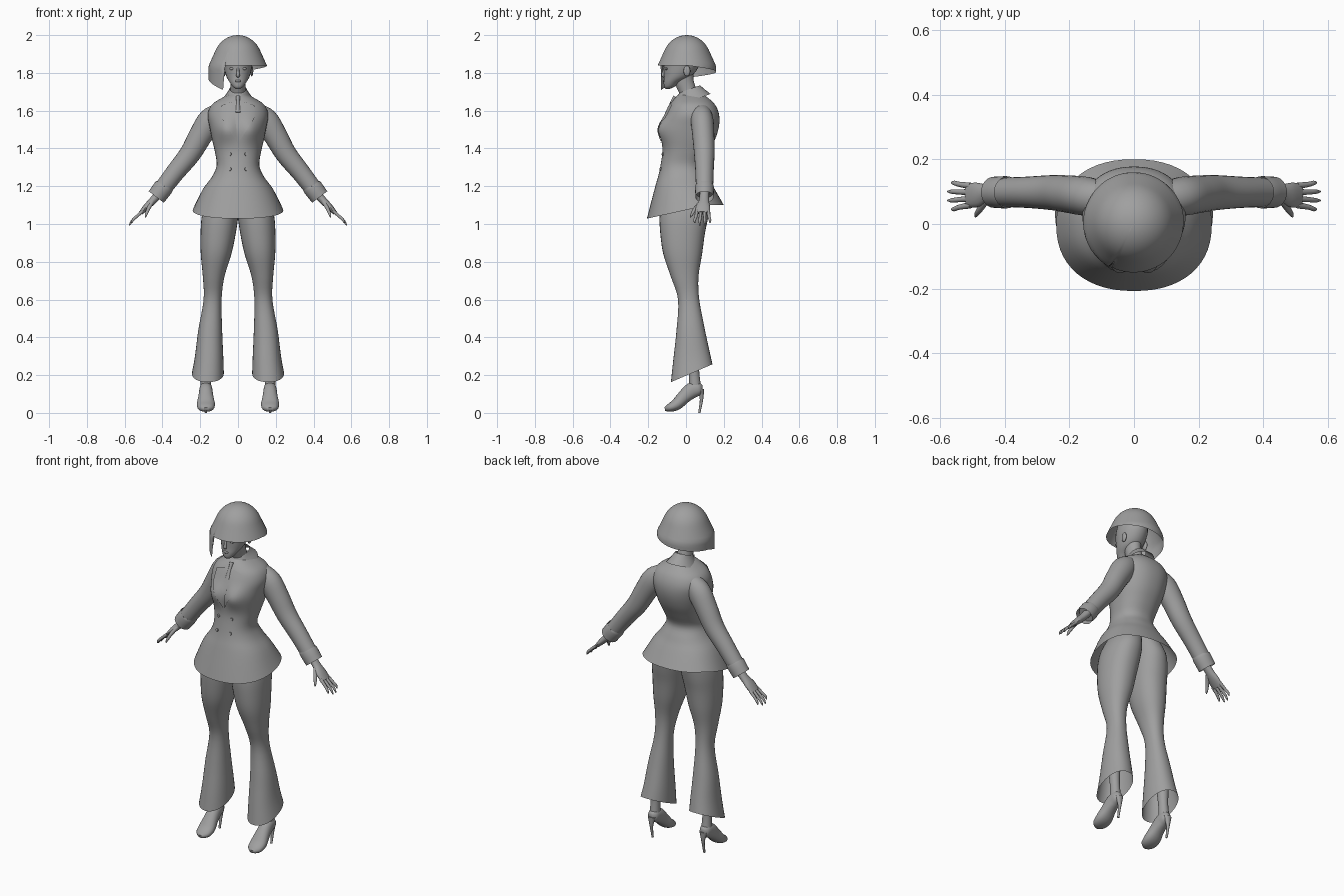
import bpy, bmesh, math
from math import sin, cos, pi, radians
from mathutils import Vector
from mathutils.bvhtree import BVHTree

if "Cube" in bpy.data.objects:
    bpy.data.objects.remove(bpy.data.objects["Cube"], do_unlink=True)

grey = bpy.data.materials.new("plain grey")
grey.use_nodes = True
grey.diffuse_color = (.35, .35, .35, 1)
grey.node_tree.nodes["Principled BSDF"].inputs["Base Color"].default_value = (.35, .35, .35, 1)
X, Y, Z = Vector((1, 0, 0)), Vector((0, 1, 0)), Vector((0, 0, 1))
SIDES = (("left", 1), ("right", -1))


def build(name, verts, faces, weld=0.0):
    """Make one smooth grey object from points and faces."""
    mesh = bpy.data.meshes.new(name)
    mesh.from_pydata([tuple(v) for v in verts], [], faces)
    bm = bmesh.new()
    bm.from_mesh(mesh)
    if weld:
        bmesh.ops.remove_doubles(bm, verts=bm.verts, dist=weld)
    bmesh.ops.recalc_face_normals(bm, faces=bm.faces)
    bm.to_mesh(mesh)
    bm.free()
    mesh.materials.append(grey)
    obj = bpy.data.objects.new(name, mesh)
    bpy.context.scene.collection.objects.link(obj)
    for o in bpy.context.selected_objects:
        o.select_set(False)
    obj.select_set(True)
    bpy.context.view_layer.objects.active = obj
    bpy.ops.object.shade_smooth_by_angle(angle=radians(50))
    return obj


def spline(stations, k=4):
    """Smooth the stations with a Catmull-Rom curve."""
    out, last = [], len(stations) - 1
    for i in range(last):
        a, b, c, d = (stations[min(max(i + j, 0), last)] for j in (-1, 0, 1, 2))
        for s in range(k):
            t = s / k
            out.append([q + t / 2 * (r - p + t * (2 * p - 5 * q + 4 * r - w + t * (3 * (q - r) + w - p)))
                        for p, q, r, w in zip(a, b, c, d)])
    return out + [list(stations[last])]


def loft(name, stations, across, n=24, power=2, flat=False, caps=(True, True), warp=None, k=4):
    """Skin rounded sections given as x, y, z, radius across, radius other way."""
    st = spline(stations, k)
    verts, faces = [], []
    for i, (x, y, z, ru, rv) in enumerate(st):
        t = Z
        if not flat:
            t = (Vector(st[min(i + 1, len(st) - 1)][:3]) - Vector(st[max(i - 1, 0)][:3])).normalized()
        u = (across - t * across.dot(t)).normalized()
        v = t.cross(u)
        for j in range(n):
            a = 2 * pi * j / n
            cu, sv = (math.copysign(abs(f) ** (2 / power), f) for f in (cos(a), sin(a)))
            p = Vector((x, y, z)) + u * cu * ru + v * sv * rv
            verts.append(warp(p) if warp else p)
    for i in range(len(st) - 1):
        for j in range(n):
            m = (j + 1) % n
            faces.append((i * n + j, i * n + m, i * n + n + m, i * n + n + j))
    if caps[0]:
        faces.append(tuple(range(n)))
    if caps[1]:
        faces.append(tuple(range(len(verts) - n, len(verts))))
    return build(name, verts, faces)


def stack(rows, sx=1):
    """Rows of z, inner x, outer x, front y, back y become loft stations."""
    return [(sx * (a + b) / 2, (f + r) / 2, z, (b - a) / 2, (r - f) / 2) for z, a, b, f, r in rows]


def blob(name, at, size):
    """A small ellipsoid."""
    bm = bmesh.new()
    bmesh.ops.create_uvsphere(bm, u_segments=16, v_segments=10, radius=1)
    verts = [Vector(at) + Vector(v.co[i] * size[i] for i in range(3)) for v in bm.verts]
    bm.verts.index_update()
    faces = [[v.index for v in f.verts] for f in bm.faces]
    bm.free()
    return build(name, verts, faces)


# Jacket body, with bust and a hem that rises toward the back
def shape_jacket(p):
    if p.y < 0:
        d2 = (abs(p.x) - .065) ** 2 + (p.z - 1.5) ** 2
        p.y -= .032 * math.exp(-d2 / .0035)
    low = min(max((1.22 - p.z) / .15, 0), 1)
    p.z += low * (min(.22 * (p.y + .2), .07) - .04)
    return p


body = [(1.69, .04, -.035, .085), (1.665, .09, -.06, .12), (1.63, .14, -.085, .155),
        (1.58, .16, -.105, .175), (1.52, .152, -.12, .175), (1.45, .138, -.125, .155),
        (1.38, .122, -.125, .12), (1.31, .113, -.135, .09), (1.25, .138, -.148, .115),
        (1.18, .188, -.17, .15), (1.07, .24, -.207, .2)]
jacket = loft("jacket", stack([(z, -w, w, f, r) for z, w, f, r in body]), X, n=56, power=2.25,
              flat=True, caps=(True, False), warp=shape_jacket)
surface = BVHTree.FromPolygons([v.co for v in jacket.data.vertices],
                               [list(f.vertices) for f in jacket.data.polygons])


def on_jacket(x, z, lift):
    hit, normal = surface.ray_cast(Vector((x, -1, z)), Y)[:2]
    if normal.y > 0:
        normal = -normal
    return hit + normal * lift, normal


def plate(name, corners, res=8):
    """A thin cloth panel laid on the jacket front."""
    a, b, c, d = (Vector(p) for p in corners)
    verts, faces, row = [], [], res + 1
    for i in range(row):
        for j in range(row):
            s, t = i / res, j / res
            q = a.lerp(b, s).lerp(d.lerp(c, s), t)
            verts.append(on_jacket(q.x, q.y, .006)[0])
            if i < res and j < res:
                k = i * row + j
                faces.append((k, k + 1, k + row + 1, k + row))
    return build(name, verts, faces)


# Lapels and buttons
for side, s in SIDES:
    plate(side + "_lapel", [(s * .025, 1.645), (s * .085, 1.625), (s * .085, 1.56), (s * .004, 1.43)])
    for i, z in enumerate((1.37, 1.29)):
        at, normal = on_jacket(s * .042, z, 0)
        loft(f"{side}_button_{i + 1}", [(*at, .009, .009), (*(at + normal * .006), .008, .008)], X, n=12, k=1)


# Collar standing higher at the back of the neck
def tilt_collar(p):
    p.z += .35 * (p.y - .02)
    return p


loft("collar", stack([(1.715, -.045, .045, -.035, .075), (1.69, -.058, .058, -.05, .095),
                      (1.65, -.085, .085, -.07, .13)]), X, flat=True, caps=(False, False), warp=tilt_collar)
loft("necktie", [(0, -.058, 1.675, .012, .01), (0, -.075, 1.645, .009, .008), (0, -.1, 1.59, .014, .007)], X, n=12)

# Neck and head
loft("neck", [(0, .025, 1.64, .05, .05), (0, .01, 1.7, .041, .046), (0, -.01, 1.76, .041, .05),
              (0, -.01, 1.82, .045, .05)], X)
face = [(1.716, .012, -.108, -.085), (1.727, .028, -.116, -.06), (1.75, .044, -.118, -.03),
        (1.78, .061, -.116, .025), (1.82, .072, -.117, .06), (1.87, .078, -.118, .08),
        (1.93, .07, -.09, .07), (1.97, .03, -.04, .03)]
loft("head", stack([(z, -w, w, f, r) for z, w, f, r in face]), X, flat=True)
loft("nose", [(0, -.114, 1.825, .006, .004), (0, -.12, 1.8, .008, .008), (0, -.122, 1.786, .01, .008),
              (0, -.115, 1.779, .006, .004)], X, n=12)
blob("lips", (0, -.114, 1.757), (.017, .009, .007))
for side, s in SIDES:
    blob(side + "_ear", (s * .073, .005, 1.81), (.008, .018, .028))
    blob(side + "_eye", (s * .032, -.103, 1.822), (.014, .009, .007))


# Bobbed hair with one long lock beside the face
def hair_edge(deg):
    if 178 < deg < 241:
        return 1.775 - .065 * (deg - 178) / 62
    if deg >= 241:
        return 1.84
    if deg < 90:
        return 1.84 - .035 * deg / 90
    return 1.805 - .03 * (deg - 90) / 88


def hair_radius(d):
    if d < .074:
        return .13 * math.sqrt(1 - (1 - d / .14) ** 2)
    return min(.115 + .45 * (d - .074), .156)


cols, rows = 90, 18
verts, faces = [], []
for j in range(cols):
    deg = 360 * j / cols
    a, depth = radians(deg), 2 - hair_edge(deg)
    for i in range(rows + 1):
        d = depth * (i / rows) ** 1.6
        r = hair_radius(d)
        verts.append((r * cos(a) - .001, r * sin(a) + .004, 2 - d))
        if i < rows:
            k, m = j * (rows + 1) + i, (j + 1) % cols * (rows + 1) + i
            faces.append((k, k + 1, m + 1, m))
build("hair", verts, faces, weld=.0002)


# Flared trouser legs, hem higher at the back
def slant_hem(p):
    low = min(max((.44 - p.z) / .23, 0), 1)
    p.z += low * .43 * (p.y - .03)
    return p


leg = [(1.22, -.01, .12, -.09, .09), (1.12, -.006, .172, -.13, .125), (1.04, -.001, .192, -.14, .118),
       (.95, .012, .198, -.136, .1), (.84, .035, .197, -.12, .085), (.72, .072, .186, -.08, .066),
       (.6, .087, .182, -.042, .07), (.44, .084, .21, -.05, .1), (.3, .078, .228, -.068, .125),
       (.21, .075, .244, -.08, .14)]
for side, s in SIDES:
    loft(side + "_trouser_leg", stack(leg, s), X, n=32, power=2.2, flat=True, caps=(True, False), warp=slant_hem)

    # Ankle, pump and heel
    f = s * .17
    loft(side + "_ankle", [(f, .035, .34, .036, .036), (f, .042, .22, .026, .028), (f, .05, .12, .03, .032)], X)
    loft(side + "_shoe", [(f, .088, .13, .012, .016), (f, .07, .128, .03, .034), (f, .03, .118, .035, .042),
                          (f, -.01, .085, .04, .036), (f, -.05, .045, .048, .031),
                          (f, -.09, .026, .04, .021), (f, -.112, .02, .014, .009)], X, power=2.2)
    loft(side + "_heel", [(f, .078, .125, .024, .018), (f, .082, .07, .01, .009), (f, .07, 0, .006, .006)], X, n=12)

    # Sleeve and cuff
    loft(side + "_sleeve", [(s * .09, .075, 1.6, .05, .045), (s * .145, .085, 1.55, .06, .066),
                            (s * .2, .092, 1.465, .058, .062), (s * .255, .097, 1.37, .054, .056),
                            (s * .335, .098, 1.27, .048, .05), (s * .415, .098, 1.165, .045, .046)], Y)
    loft(side + "_cuff", [(s * .39, .098, 1.2, .047, .049), (s * .395, .098, 1.193, .05, .052),
                          (s * .433, .098, 1.143, .048, .05)], Y, caps=(True, False), k=2)

    # Hand
    loft(side + "_palm", [(s * .41, .098, 1.17, .025, .022), (s * .45, .096, 1.125, .026, .02),
                          (s * .485, .09, 1.09, .038, .017), (s * .515, .088, 1.058, .036, .011)], Y, n=16)
    for i, finger in enumerate(("index", "middle", "ring", "little")):
        y, tip = .058 + .02 * i, .046 + .027 * i
        short = .012 if i in (0, 3) else 0
        loft(f"{side}_{finger}_finger", [(s * .505, y, 1.068, .01, .009), (s * .54, (y + tip) / 2, 1.037, .008, .008),
                                         (s * (.562 - short / 2), tip, 1.015 + short / 2, .007, .007),
                                         (s * (.575 - short), tip, .993 + short, .003, .003)], Y, n=10, k=3)
    loft(side + "_thumb", [(s * .455, .08, 1.115, .014, .012), (s * .472, .052, 1.085, .011, .01),
                           (s * .485, .033, 1.055, .008, .008), (s * .49, .023, 1.035, .003, .003)], Y, n=10, k=3)
